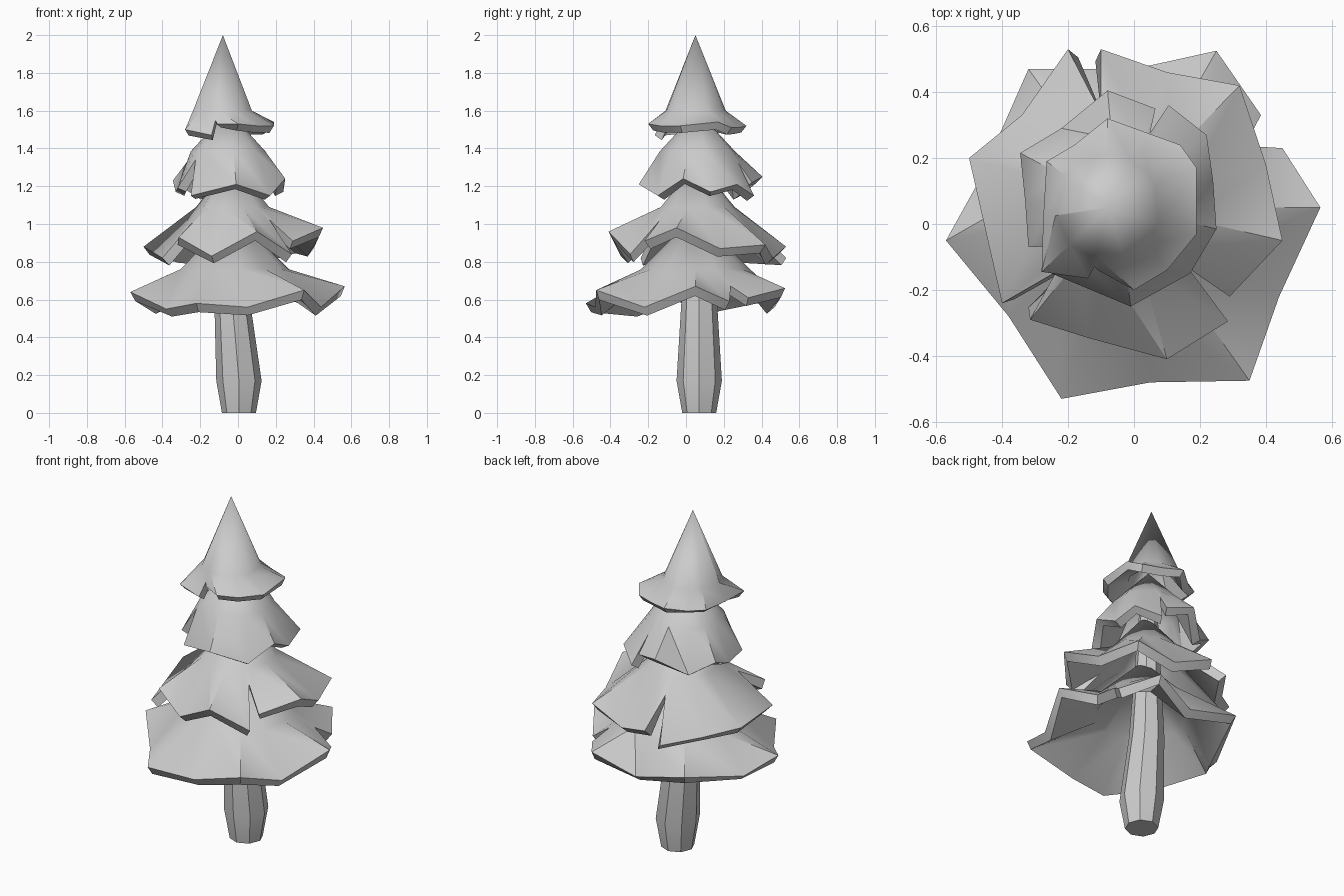
import bpy, math
from math import radians
from mathutils import Vector

if "Cube" in bpy.data.objects:
    bpy.data.objects.remove(bpy.data.objects["Cube"])


def make_object(name, verts, faces, thickness=0):
    mesh = bpy.data.meshes.new(name)
    mesh.from_pydata(verts, [], faces)
    mesh.update()
    ob = bpy.data.objects.new(name, mesh)
    bpy.context.collection.objects.link(ob)
    bpy.ops.object.select_all(action='DESELECT')
    bpy.context.view_layer.objects.active = ob
    ob.select_set(True)
    if thickness:
        mod = ob.modifiers.new("thickness", 'SOLIDIFY')
        mod.thickness = thickness
        mod.offset = -1
        bpy.ops.object.modifier_apply(modifier=mod.name)
    bpy.ops.object.shade_smooth_by_angle(angle=radians(35))
    return ob


def tier(name, apex, shoulder_r, shoulder_z, rim, slits, thickness):
    """Jagged skirt: apex fan, shoulder ring, then flaps down to the rim.
    slits maps i to the height fraction where a cut between rim points
    i and i + 1 begins (0 = shoulder, 1 = rim)."""
    n = len(rim)
    cx, cy, _ = apex
    verts = [Vector(apex)]
    for x, y, z in rim:
        a = math.atan2(y - cy, x - cx)
        verts.append(Vector((cx + shoulder_r * math.cos(a),
                             cy + shoulder_r * math.sin(a), shoulder_z)))
    verts += [Vector(p) for p in rim]
    faces = []
    for i in range(n):
        j = (i + 1) % n
        s, t, p, q = 1 + i, 1 + j, 1 + n + i, 1 + n + j
        faces.append((0, s, t))
        if i in slits:
            top = (verts[s] + verts[t]) / 2
            low = (verts[p] + verts[q]) / 2
            verts.append(top.lerp(low, slits[i]))
            m = len(verts) - 1
            faces += [(s, p, m), (s, m, t), (m, q, t)]
        else:
            faces += [(s, p, q), (s, q, t)]
    return make_object(name, verts, faces, thickness)


# Trunk: eight-sided, bulging low down and leaning slightly
rings = [(0.005, 0.07, 0.0, 0.09), (0.005, 0.07, 0.17, 0.12),
         (-0.03, 0.07, 0.58, 0.095), (-0.05, 0.06, 1.35, 0.05)]
S = 8
verts = [(x + r * math.cos(k * math.tau / S),
          y + r * math.sin(k * math.tau / S), z)
         for x, y, z, r in rings for k in range(S)]
faces = [(a * S + k, a * S + (k + 1) % S, (a + 1) * S + (k + 1) % S, (a + 1) * S + k)
         for a in range(len(rings) - 1) for k in range(S)]
faces += [tuple(reversed(range(S))), tuple(range(3 * S, 4 * S))]
make_object("trunk", verts, faces)

# Bottom branches
tier("bottom_branches", (-0.02, 0.05, 1.05), 0.29, 0.76, [
    (0.565, 0.05, 0.67), (0.45, 0.23, 0.59), (0.385, 0.33, 0.61),
    (0.25, 0.525, 0.66), (0.0, 0.47, 0.56), (-0.32, 0.47, 0.64),
    (-0.47, 0.13, 0.56), (-0.57, -0.05, 0.64), (-0.38, -0.28, 0.55),
    (-0.22, -0.53, 0.58), (0.05, -0.48, 0.56), (0.35, -0.475, 0.65),
    (0.44, -0.22, 0.56)], {1: 0.55}, 0.055)

# Lower middle branches
tier("lower_middle_branches", (-0.03, 0.06, 1.33), 0.2, 1.09, [
    (0.45, -0.05, 0.98), (0.4, 0.18, 0.87), (0.32, 0.42, 0.89),
    (0.1, 0.46, 0.82), (-0.1, 0.53, 0.88), (-0.2, 0.53, 0.82),
    (-0.34, 0.33, 0.83), (-0.5, 0.2, 0.88), (-0.4, -0.24, 0.82),
    (-0.315, -0.29, 0.93), (-0.14, -0.345, 0.83), (0.1, -0.41, 0.96),
    (0.285, -0.295, 0.84), (0.29, -0.22, 0.91)],
    {4: 0.3, 8: 0.35, 12: 0.3}, 0.055)

# Upper middle branches
tier("upper_middle_branches", (-0.05, 0.06, 1.6), 0.2, 1.385, [
    (0.25, -0.015, 1.24), (0.24, 0.13, 1.17), (0.22, 0.27, 1.21),
    (0.105, 0.36, 1.15), (0.065, 0.35, 1.22), (-0.08, 0.405, 1.25),
    (-0.22, 0.29, 1.15), (-0.345, 0.215, 1.23), (-0.33, 0.07, 1.17),
    (-0.32, -0.07, 1.19), (-0.25, -0.15, 1.15), (-0.01, -0.25, 1.21),
    (0.17, -0.15, 1.15)], {3: 0.3, 9: 0.2}, 0.05)

# Top branches
tier("top_branches", (-0.08, 0.05, 2.0), 0.16, 1.6, [
    (0.19, -0.03, 1.52), (0.19, 0.17, 1.54), (0.14, 0.24, 1.51),
    (0.03, 0.28, 1.51), (-0.08, 0.32, 1.52), (-0.18, 0.24, 1.5),
    (-0.265, 0.19, 1.51), (-0.275, 0.02, 1.5), (-0.28, -0.145, 1.5),
    (-0.14, -0.165, 1.47), (-0.11, -0.14, 1.53), (0.0, -0.2, 1.53),
    (0.1, -0.14, 1.52)], {9: 0.5}, 0.045)
